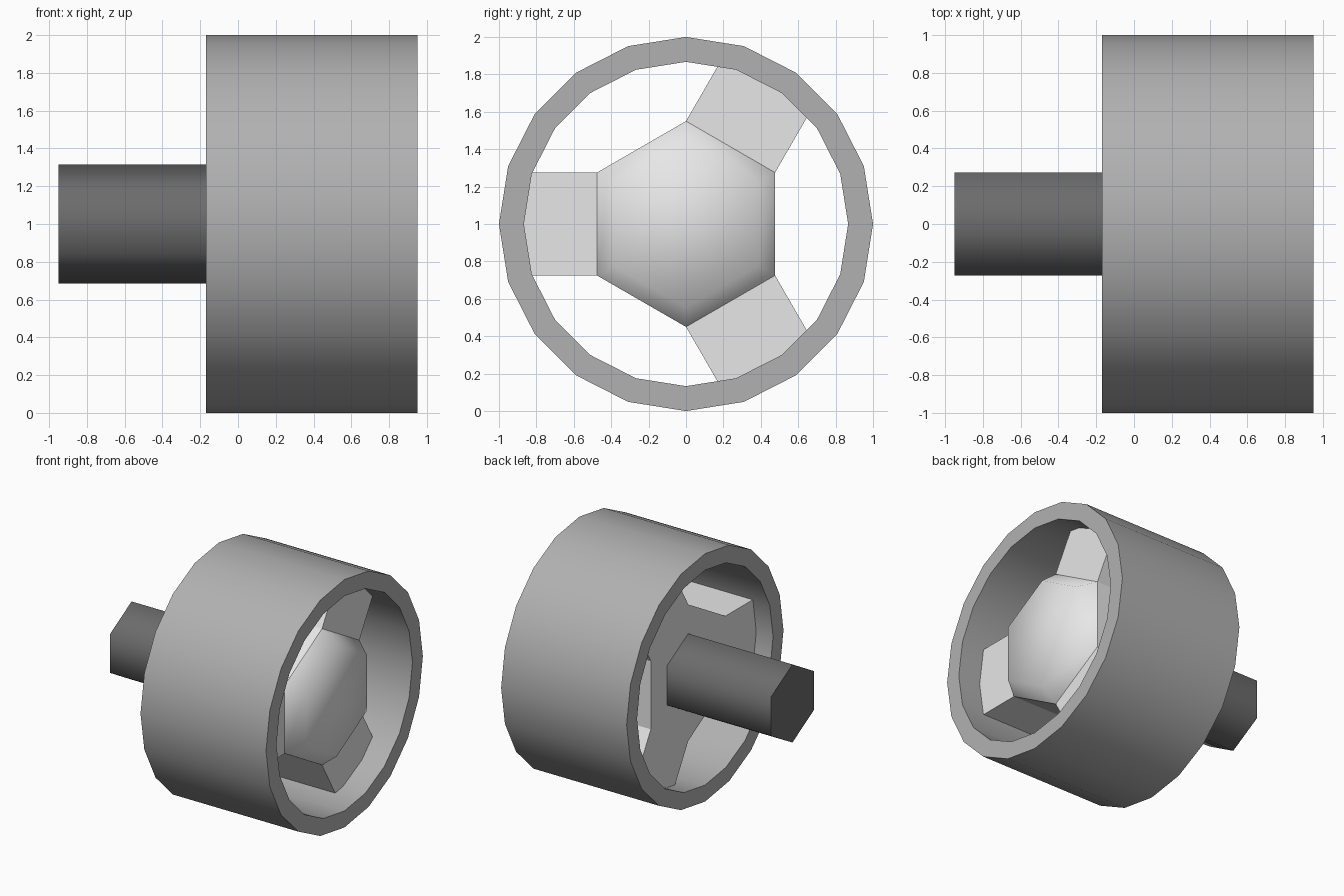
import bpy
import bmesh
from math import pi, sin, cos, radians
from mathutils import Matrix

cube = bpy.data.objects.get("Cube")
if cube:
    bpy.data.objects.remove(cube, do_unlink=True)


def material(name, grey):
    mat = bpy.data.materials.new(name)
    mat.use_nodes = True
    colour = (grey, grey, grey, 1)
    mat.diffuse_color = colour
    mat.node_tree.nodes["Principled BSDF"].inputs["Base Color"].default_value = colour
    return mat


def finish(name, bm, mat, smooth_angle=None):
    bmesh.ops.recalc_face_normals(bm, faces=bm.faces)
    mesh = bpy.data.meshes.new(name)
    bm.to_mesh(mesh)
    bm.free()
    mesh.materials.append(mat)
    obj = bpy.data.objects.new(name, mesh)
    bpy.context.collection.objects.link(obj)
    if smooth_angle:
        bpy.ops.object.select_all(action="DESELECT")
        obj.select_set(True)
        bpy.context.view_layer.objects.active = obj
        bpy.ops.object.shade_smooth_by_angle(angle=radians(smooth_angle))
    return obj


def turned(name, profile, sides, mat, closed=False, smooth_angle=None):
    """Turn (x, radius) points about the axle, with a corner at the top."""
    bm = bmesh.new()
    angles = [2 * pi * i / sides for i in range(sides)]
    loops = [[bm.verts.new((x, r * sin(a), AXLE + r * cos(a))) for a in angles]
             for x, r in profile]
    pairs = list(zip(loops, loops[1:]))
    if closed:
        pairs.append((loops[-1], loops[0]))
    else:
        bm.faces.new(loops[0])
        bm.faces.new(loops[-1])
    for a, b in pairs:
        for i in range(sides):
            j = (i + 1) % sides
            bm.faces.new((a[i], a[j], b[j], b[i]))
    return finish(name, bm, mat, smooth_angle)


AXLE = 1.0
HUB_R = 0.55
HUB_BACK, HUB_FRONT = -0.02, 0.75

mid_grey = material("mid_grey", 0.44)
light_grey = material("light_grey", 0.8)
dark_grey = material("dark_grey", 0.15)

# Outer ring
turned("outer_ring", [(-0.17, 1), (0.95, 1), (0.95, 0.867), (-0.17, 0.867)],
       20, mid_grey, closed=True, smooth_angle=30)

# Hexagonal hub with a smooth raised cap
turned("hub", [(HUB_BACK, HUB_R), (HUB_FRONT, HUB_R)], 6, light_grey)
turned("hub_cap", [(HUB_FRONT, HUB_R), (0.88, 0.447)], 6, light_grey,
       smooth_angle=75)

# Three spokes, each as wide as one side of the hub
inner, outer = HUB_R * cos(pi / 6), 0.88
for number, turn in enumerate((60, 180, 300), 1):
    bm = bmesh.new()
    bmesh.ops.create_cube(bm, size=1)
    bmesh.ops.scale(bm, vec=(HUB_FRONT - HUB_BACK, outer - inner, HUB_R), verts=bm.verts)
    bmesh.ops.translate(bm, vec=((HUB_FRONT + HUB_BACK) / 2, (inner + outer) / 2, 0),
                        verts=bm.verts)
    place = Matrix.Translation((0, 0, AXLE)) @ Matrix.Rotation(radians(turn), 4, "X")
    bmesh.ops.transform(bm, matrix=place, verts=bm.verts)
    finish(f"spoke_{number}", bm, light_grey)

# Hexagonal axle
turned("axle", [(-0.95, 0.315), (0, 0.315)], 6, dark_grey, smooth_angle=70)
